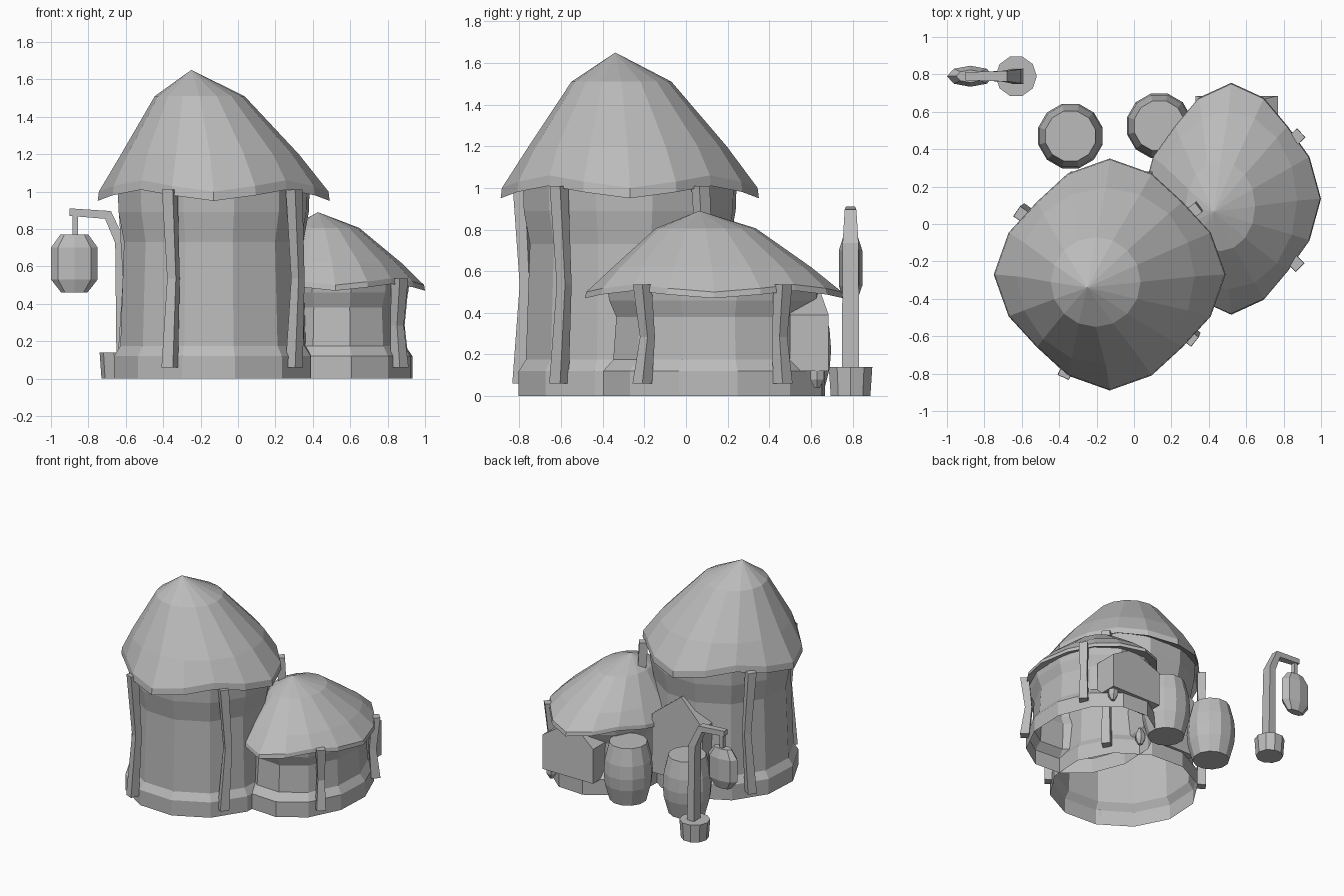
import bpy
import bmesh
from math import cos, sin, pi, atan2, radians
from mathutils import Vector

if "Cube" in bpy.data.objects:
    bpy.data.objects.remove(bpy.data.objects["Cube"])

stone = bpy.data.materials.new("plain_grey")
stone.use_nodes = True
GREY = (0.5, 0.5, 0.5, 1)
stone.diffuse_color = GREY
stone.node_tree.nodes["Principled BSDF"].inputs["Base Color"].default_value = GREY


def loft(name, rings, start=True, end=True):
    """Skin a list of equal-length point rings, with optional end caps."""
    bm = bmesh.new()
    vs = [[bm.verts.new(p) for p in ring] for ring in rings]
    n = len(rings[0])
    for a, b in zip(vs, vs[1:]):
        for i in range(n):
            j = (i + 1) % n
            bm.faces.new((a[i], a[j], b[j], b[i]))
    if start:
        bm.faces.new(vs[0][::-1])
    if end:
        bm.faces.new(vs[-1])
    bmesh.ops.remove_doubles(bm, verts=bm.verts, dist=0.0005)
    bmesh.ops.recalc_face_normals(bm, faces=bm.faces)
    mesh = bpy.data.meshes.new(name)
    bm.to_mesh(mesh)
    bm.free()
    mesh.materials.append(stone)
    ob = bpy.data.objects.new(name, mesh)
    bpy.context.collection.objects.link(ob)
    return ob


def turned(name, cx, cy, profile, n=12, sx=1, sy=1, phase=0, start=True, end=True):
    """Lathe a (radius, height) profile about a vertical axis."""
    rings = []
    for r, z in profile:
        angles = [phase + 2 * pi * i / n for i in range(n)]
        rings.append([(cx + sx * r * cos(a), cy + sy * r * sin(a), z) for a in angles])
    return loft(name, rings, start, end)


def roof(name, cx, cy, z0, sx, sz):
    """Thatched cone with a wavy eave and an off-centre peak."""
    wave = [0.62, 0.585, 0.55, 0.585]
    lift = [0, 0.03, 0.06, 0.03]
    rings = []
    # eave: underside, lower lip, upper lip
    for frac, h in ((0.83, 0.05), (1, 0), (0.99, 0.05)):
        rings.append([(cx + sx * frac * wave[k % 4] * cos(k * pi / 8),
                       cy + frac * wave[k % 4] * sin(k * pi / 8),
                       z0 + sz * (h + lift[k % 4])) for k in range(16)])
    # slopes drifting toward the peak
    for r, h, dx, dy in ((0.475, 0.25, -0.02, -0.01),
                         (0.24, 0.56, -0.075, -0.04),
                         (0, 0.7, -0.12, -0.07)):
        rings.append([(cx + sx * (dx + r * cos(k * pi / 8)),
                       cy + dy + r * sin(k * pi / 8),
                       z0 + sz * h) for k in range(16)])
    loft(name, rings, start=False, end=False)


def post(name, x, y, angle, top, bend):
    """Square timber with a slight kink at mid height."""
    rings = []
    for z, k, w in ((0.06, 0, 0.047), (top * 0.53, 1, 0.036), (top, 0, 0.045)):
        rings.append([(x + k * bend[0] + w * cos(angle + a * pi / 2 + pi / 4),
                       y + k * bend[1] + w * sin(angle + a * pi / 2 + pi / 4), z)
                      for a in range(4)])
    loft(name, rings)


def door(name, cx, y0, y1, half, low, side, peak):
    """Gabled slab standing on the plinth."""
    outline = [(-half, low), (half, low), (half, side), (0, peak), (-half, side)]
    back = [(cx + u, y0, z) for u, z in outline]
    front = [(cx + u, y1 - 0.05 * (z > side), z) for u, z in outline]
    loft(name, [back, front])


TOWER = Vector((-0.13, -0.27))
HUT = Vector((0.52, 0.135))
SQUASH = 0.774

# Walls, open underneath
turned("tower_wall", *TOWER,
       [(0.545, 0), (0.545, 0.12), (0.51, 0.175), (0.49, 0.73), (0.52, 0.89), (0.525, 1.04)],
       phase=radians(12), start=False, end=False)
turned("hut_wall", *HUT,
       [(0.545, 0), (0.545, 0.12), (0.495, 0.175), (0.48, 0.38), (0.515, 0.46), (0.525, 0.525)],
       sx=SQUASH, phase=radians(12), start=False, end=False)

# Roofs
roof("tower_roof", *TOWER, 0.95, 1, 1)
roof("hut_roof", *HUT, 0.47, SQUASH, 0.6)

# Timber posts
for i, (x, y) in enumerate([(-0.6, 0.05), (0.32, 0.07), (0.3, -0.61), (-0.365, -0.79)]):
    post(f"tower_post_{i + 1}", x, y, atan2(y - TOWER.y, x - TOWER.x), 1.01, (0.02, 0.025))
for i, (x, y, b) in enumerate([(0.865, -0.21, 0.025), (0.87, 0.465, -0.015)]):
    post(f"hut_post_{i + 1}", x, y, atan2(y - HUT.y, x - HUT.x), 0.535, (-0.015, b))

# Doors with spindle-shaped knobs
door("hut_door", 0.55, 0.5, 0.685, 0.22, 0.12, 0.39, 0.53)
door("tower_door", -0.12, 0.1, 0.28, 0.22, 0.12, 0.58, 0.75)
for name, x, y in (("hut_knob", 0.73, 0.63), ("tower_knob", 0.16, 0.26)):
    turned(name, x, y, [(0.015, 0.04), (0.038, 0.08), (0.038, 0.12), (0.012, 0.175)], n=6)

# Barrels
for name, x, y in (("left_barrel", 0.135, 0.525), ("right_barrel", -0.34, 0.47)):
    turned(name, x, y, [(0.135, 0), (0.17, 0.13), (0.178, 0.22), (0.17, 0.32), (0.138, 0.45)],
           phase=pi / 12)

# Lantern stand: base, bent pole, hanger and lantern
LY = 0.79
turned("lantern_base", -0.63, LY, [(0.1, 0), (0.11, 0.14)], n=10)
path = [(-0.62, 0.1), (-0.63, 0.73), (-0.695, 0.875), (-0.9, 0.89)]
normals = [(1, 0), (0.95, 0.2), (0.6, 0.8), (0, 1)]
sizes = [(0.03, 0.042), (0.028, 0.038), (0.026, 0.028), (0.02, 0.022)]
rings = []
for (x, z), (nx, nz), (t, w) in zip(path, normals, sizes):
    rings.append([(x + s * nx * t, LY + q * w, z + s * nz * t)
                  for s, q in ((1, 1), (1, -1), (-1, -1), (-1, 1))])
loft("lantern_pole", rings)
turned("lantern_hanger", -0.87, LY, [(0.022, 0.76), (0.022, 0.89)], n=4, phase=pi / 4)
turned("lantern", -0.875, LY, [(0.07, 0.46), (0.125, 0.53), (0.125, 0.7), (0.075, 0.77)],
       n=8, sy=0.45)
